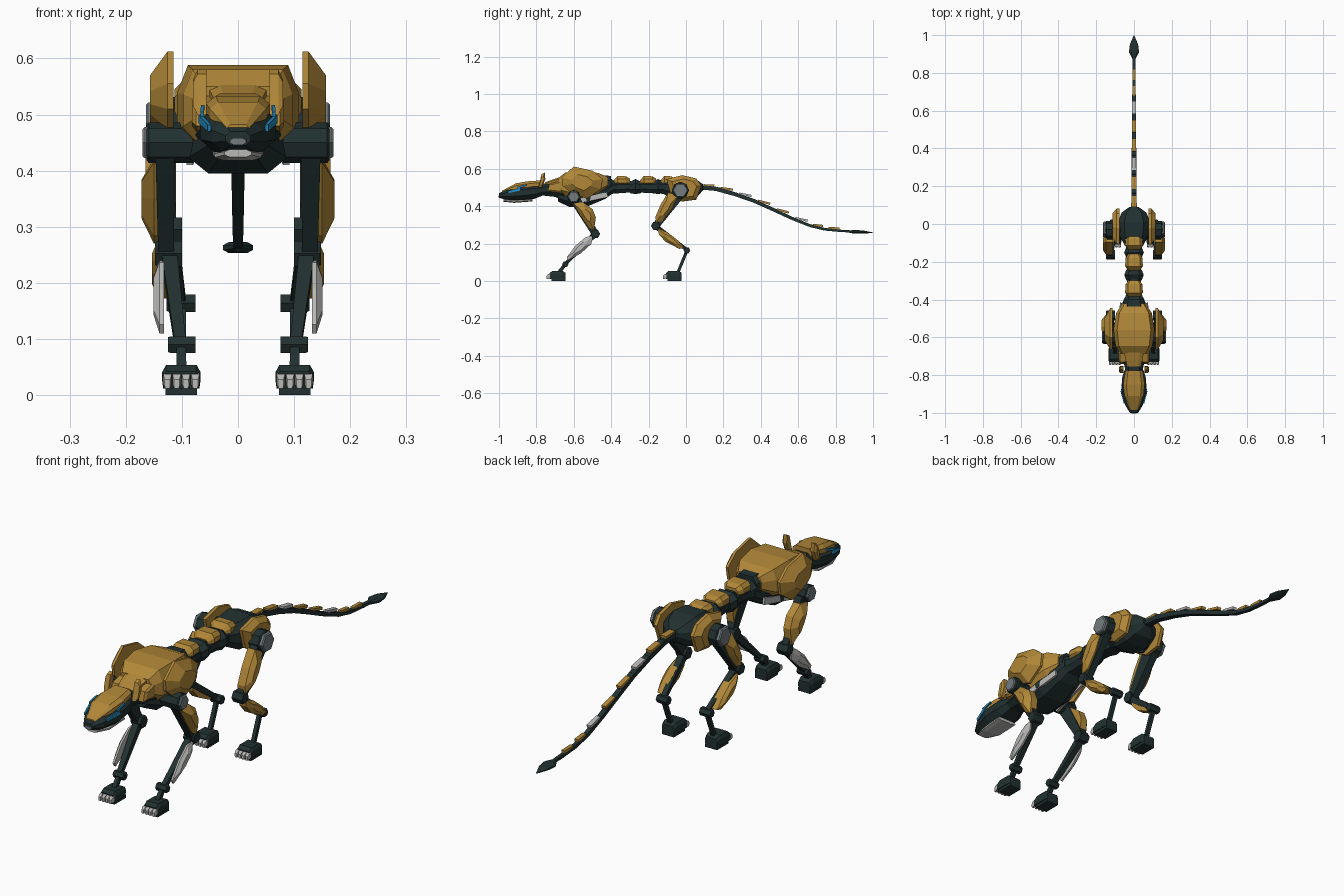
import bpy, bmesh, math
from mathutils import Vector


def colour(name, rgb):
    m = bpy.data.materials.new(name)
    m.diffuse_color = (*rgb, 1)
    return m


GOLD = colour("gold_armour", (0.44, 0.245, 0.04))
DARK = colour("dark_frame", (0.016, 0.03, 0.03))
LIGHT = colour("light_grey", (0.48, 0.48, 0.47))
STEEL = colour("steel_grey", (0.17, 0.2, 0.21))
BLUE = colour("eye_blue", (0.02, 0.27, 0.55))


def rings(name, loops, mat, mirror=False):
    """Skin a row of equal point loops, close the ends, optionally mirror over x."""
    bm = bmesh.new()
    vs = [[bm.verts.new(p) for p in loop] for loop in loops]
    n = len(vs[0])
    for a, b in zip(vs, vs[1:]):
        for i in range(n):
            j = (i + 1) % n
            bm.faces.new((a[i], a[j], b[j], b[i]))
    bm.faces.new(vs[0])
    bm.faces.new(vs[-1])
    bmesh.ops.recalc_face_normals(bm, faces=bm.faces)
    me = bpy.data.meshes.new(name)
    bm.to_mesh(me)
    bm.free()
    me.materials.append(mat)
    ob = bpy.data.objects.new(name, me)
    bpy.context.collection.objects.link(ob)
    if mirror:
        ob.modifiers.new("mirror", 'MIRROR').use_mirror_merge = False
    return ob


def loft(name, sections, mat, cx=0.0, mirror=False, top=0.6, low=0.6):
    """Eight-sided body along y; sections are (y, half width, z low, z high)."""
    loops = []
    for y, w, z0, z1 in sections:
        h = z1 - z0
        half = [(w * low, z0), (w, z0 + h * 0.3), (w, z0 + h * 0.7), (w * top, z1)]
        pts = half + [(-x, z) for x, z in reversed(half)]
        loops.append([(cx + x, y, z) for x, z in pts])
    return rings(name, loops, mat, mirror)


def plate(name, prof, x0, x1, x2, s, mat):
    """Side plate: yz outline from x0 to x1, then drawn in by s out to x2."""
    cy = sum(p[0] for p in prof) / len(prof)
    cz = sum(p[1] for p in prof) / len(prof)
    loops = [[(x, cy + (y - cy) * k, cz + (z - cz) * k) for y, z in prof]
             for x, k in ((x0, 1), (x1, 1), (x2, s))]
    return rings(name, loops, mat, True)


def joint(name, y, z, r, x0, x1, mat, n=6):
    """Short axle lying along x."""
    prof = [(y + r * math.cos(math.tau * i / n), z + r * math.sin(math.tau * i / n))
            for i in range(n)]
    d = 0.004
    return plate(name, prof, x0, x1 - d, x1, 0.88, mat)


def bar(name, p, q, a, b, mat, mirror=True):
    """Tapered bar; a and b are (half width, half depth) at the two ends."""
    p, q = Vector(p), Vector(q)
    d = (q - p).normalized()
    u = Vector((1, 0, 0))
    u = (u - d * u.dot(d)).normalized()
    v = d.cross(u)
    loops = [[c + u * w * i + v * h * j for i, j in ((1, 1), (-1, 1), (-1, -1), (1, -1))]
             for c, (w, h) in ((p, a), (q, b))]
    return rings(name, loops, mat, mirror)


# Head: dark skull, gold cap, jaw, nose, ears, eyes
loft("skull", [(-1.0, .022, .445, .47), (-.96, .046, .435, .488), (-.88, .068, .432, .512),
               (-.81, .062, .44, .52), (-.76, .045, .46, .515)], DARK)
loft("head_cap", [(-.985, .02, .463, .482), (-.91, .05, .482, .522), (-.85, .057, .488, .533),
                  (-.775, .045, .5, .538)], GOLD, top=.7, low=.9)
loft("jaw", [(-.975, .024, .424, .438), (-.92, .042, .418, .436), (-.82, .045, .426, .44)], LIGHT)
loft("nose", [(-1.003, .014, .446, .458), (-.985, .02, .446, .462)], STEEL)
bar("lower_eye", (.051, -.95, .476), (.0675, -.885, .492), (.003, .006), (.003, .008), BLUE)
bar("upper_eye", (.064, -.9, .5), (.063, -.85, .513), (.003, .005), (.003, .004), BLUE)
plate("ear", [(-.79, .5), (-.77, .5), (-.752, .545), (-.755, .58), (-.772, .572), (-.782, .53)],
      .056, .072, .08, .6, GOLD)

# Neck and chest
loft("neck", [(-.79, .042, .46, .515), (-.7, .062, .45, .535), (-.64, .08, .42, .55)], DARK)
loft("neck_plate", [(-.755, .034, .51, .527), (-.72, .045, .515, .54), (-.66, .055, .53, .56)], GOLD)
plate("neck_side_plate", [(-.74, .48), (-.73, .52), (-.66, .54), (-.66, .47)],
      .045, .075, .082, .7, GOLD)
loft("chest_armour", [(-.685, .075, .47, .55), (-.645, .098, .435, .58), (-.56, .109, .42, .588),
                      (-.47, .094, .45, .578), (-.42, .06, .49, .558)], GOLD, top=.82)
loft("belly", [(-.685, .055, .425, .49), (-.62, .088, .395, .49), (-.52, .085, .402, .49),
               (-.43, .066, .44, .51), (-.39, .05, .47, .53)], DARK)
loft("chest_collar", [(-.445, .062, .475, .565), (-.4, .05, .475, .562)], DARK)
bar("rib_strip", (.086, -.6, .422), (.069, -.42, .462), (.006, .012), (.005, .014), LIGHT)

# Spine and back plates
loft("spine", [(-.42, .042, .465, .535), (-.28, .036, .475, .535), (-.1, .042, .465, .54)], DARK)
for i, (y0, y1) in enumerate([(-.385, -.3), (-.245, -.16), (-.135, -.06)]):
    loft(f"back_plate_{i + 1}", [(y0, .03, .515, .54), (y0 + .02, .047, .51, .562),
                                 (y1 - .02, .045, .51, .56), (y1, .03, .515, .548)], GOLD, top=.7)
for i, y in enumerate((-.4, -.27, -.15)):
    loft(f"vertebra_{i + 1}", [(y - .03, .04, .47, .53), (y, .052, .465, .546),
                               (y + .03, .04, .47, .53)], DARK)

# Pelvis and hip plates
loft("pelvis", [(-.12, .045, .465, .54), (-.06, .078, .435, .552), (.01, .085, .43, .556),
                (.06, .066, .45, .54), (.09, .025, .485, .518)], DARK)
plate("hip_plate", [(-.105, .545), (-.02, .566), (.055, .548), (.083, .51), (.055, .435),
                    (-.02, .425), (-.08, .46)], .078, .092, .113, .7, GOLD)

# Tail: chain of dark bars with small plates and a pointed tip
path = [(.07, .502), (.16, .493), (.26, .465), (.36, .43), (.46, .385), (.56, .338),
        (.66, .297), (.74, .277), (.83, .268), (.91, .264)]
for i, ((y0, z0), (y1, z1)) in enumerate(zip(path, path[1:])):
    w0, w1 = .015 - .0009 * i, .014 - .0009 * i
    bar(f"tail_link_{i + 1}", (0, y0, z0), (0, y1, z1), (w0, w0 * .8), (w1, w1 * .8), DARK, False)
    if i < 8:
        up = .014 - .0006 * i
        m = LIGHT if i in (2, 5) else GOLD
        ya, yb = y0 + (y1 - y0) * .25, y0 + (y1 - y0) * .9
        za, zb = z0 + (z1 - z0) * .25, z0 + (z1 - z0) * .65
        bar(f"tail_plate_{i + 1}", (0, ya, za + up), (0, yb, zb + up),
            (w0 * .9, .004), (w0 * .9, .006), m, False)
loft("tail_tip", [(.875, .008, .257, .271), (.91, .027, .253, .273), (.95, .022, .254, .27),
                  (1.0, .001, .257, .26)], DARK)

# Front legs
plate("shoulder_plate", [(-.665, .555), (-.6, .612), (-.5, .59), (-.445, .545), (-.455, .49),
                         (-.53, .44), (-.62, .475), (-.66, .51)], .115, .126, .157, .5, GOLD)
joint("shoulder_axle", -.6, .45, .036, .08, .163, DARK, 8)
joint("shoulder_cap", -.6, .45, .032, .155, .17, STEEL)
bar("upper_arm", (.13, -.595, .44), (.128, -.487, .255), (.017, .028), (.014, .018), DARK)
plate("upper_arm_plate", [(-.602, .415), (-.55, .422), (-.5, .385), (-.482, .34), (-.492, .27),
                          (-.52, .285), (-.565, .35)], .118, .15, .172, .45, GOLD)
joint("elbow", -.485, .252, .026, .1, .148, DARK)
bar("forearm", (.123, -.487, .25), (.103, -.645, .092), (.014, .015), (.01, .009), DARK)
plate("forearm_plate", [(-.5, .24), (-.505, .2), (-.56, .15), (-.628, .11), (-.638, .126),
                        (-.59, .19), (-.535, .236)], .132, .14, .151, .5, LIGHT)
joint("wrist", -.645, .09, .017, .076, .125, DARK)
bar("front_ankle", (.101, -.645, .09), (.101, -.68, .045), (.008, .009), (.009, .01), DARK)

# Hind legs
joint("hip_axle", -.03, .485, .046, .07, .15, DARK, 8)
joint("hip_cap", -.03, .485, .042, .145, .164, STEEL)
bar("thigh", (.127, -.04, .47), (.125, -.16, .295), (.017, .035), (.014, .018), DARK)
plate("thigh_plate", [(-.095, .475), (-.045, .45), (-.075, .385), (-.125, .32), (-.16, .312),
                      (-.163, .345), (-.135, .41)], .112, .147, .165, .5, GOLD)
joint("knee", -.162, .295, .025, .1, .148, DARK)
bar("shank", (.122, -.16, .29), (.103, .005, .167), (.014, .014), (.01, .009), DARK)
plate("shank_plate", [(-.15, .282), (-.095, .258), (-.04, .215), (-.008, .178), (-.035, .172),
                      (-.11, .21), (-.145, .25)], .108, .14, .153, .5, GOLD)
joint("hock", .005, .164, .018, .076, .127, DARK)
bar("hind_ankle", (.101, .005, .164), (.101, -.045, .04), (.008, .008), (.008, .008), DARK)

# Feet with four claws each
for side, y in (("front", -.7), ("hind", -.078)):
    loft(f"{side}_sole", [(y - .02, .028, 0, .014), (y + .055, .028, 0, .014)], DARK,
         .101, True, 1, 1)
    loft(f"{side}_foot", [(y - .03, .032, .012, .042), (y - .015, .034, .012, .054),
                          (y + .04, .033, .012, .054), (y + .055, .028, .012, .045)], DARK,
         .101, True, .8, .95)
    for i in range(4):
        x = .101 + (i - 1.5) * .0165
        loft(f"{side}_claw_{i + 1}", [(y - .046, .005, .012, .028), (y - .038, .0075, .012, .036),
                                      (y - .012, .0078, .014, .042)], LIGHT, x, True, .95, .7)
